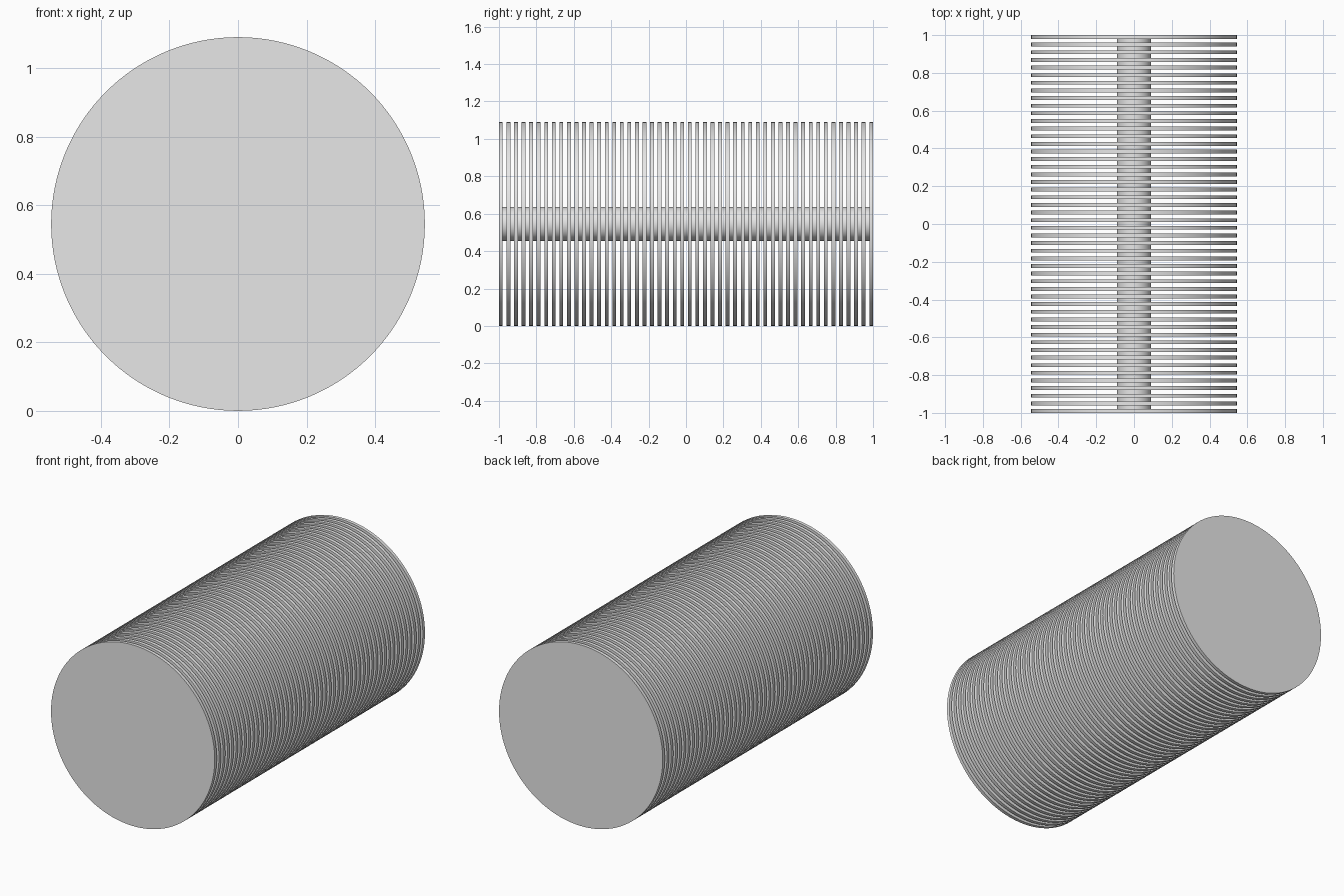
import bpy
from math import pi, radians

default = bpy.data.objects.get("Cube")
if default:
    bpy.data.objects.remove(default, do_unlink=True)

RADIUS = 0.545
COUNT = 50
PITCH = 2 / (COUNT - 0.5)      # gaps are as wide as the discs
THICKNESS = PITCH / 2

grey = bpy.data.materials.new("plain grey")
grey.use_nodes = True
grey.diffuse_color = (0.8, 0.8, 0.8, 1)
grey.node_tree.nodes["Principled BSDF"].inputs["Base Color"].default_value = (0.8, 0.8, 0.8, 1)


def cylinder(name, radius, length, y, sides):
    """Smooth-sided cylinder lying along y, centred at the given y."""
    bpy.ops.mesh.primitive_cylinder_add(vertices=sides, radius=radius, depth=length,
                                        location=(0, y, RADIUS), rotation=(pi / 2, 0, 0))
    obj = bpy.context.object
    obj.name = name
    bpy.ops.object.transform_apply(location=False, rotation=True, scale=False)
    obj.data.materials.append(grey)
    bpy.ops.object.shade_smooth_by_angle(angle=radians(30))
    return obj


# Central shaft, ending inside the two outer discs
cylinder("shaft", 0.09, 2 - THICKNESS, 0, 64)

# Evenly spaced row of thin discs
discs = cylinder("discs", RADIUS, THICKNESS, -1 + THICKNESS / 2, 128)
row = discs.modifiers.new("row", 'ARRAY')
row.count = COUNT
row.use_relative_offset = False
row.use_constant_offset = True
row.constant_offset_displace = (0, PITCH, 0)
